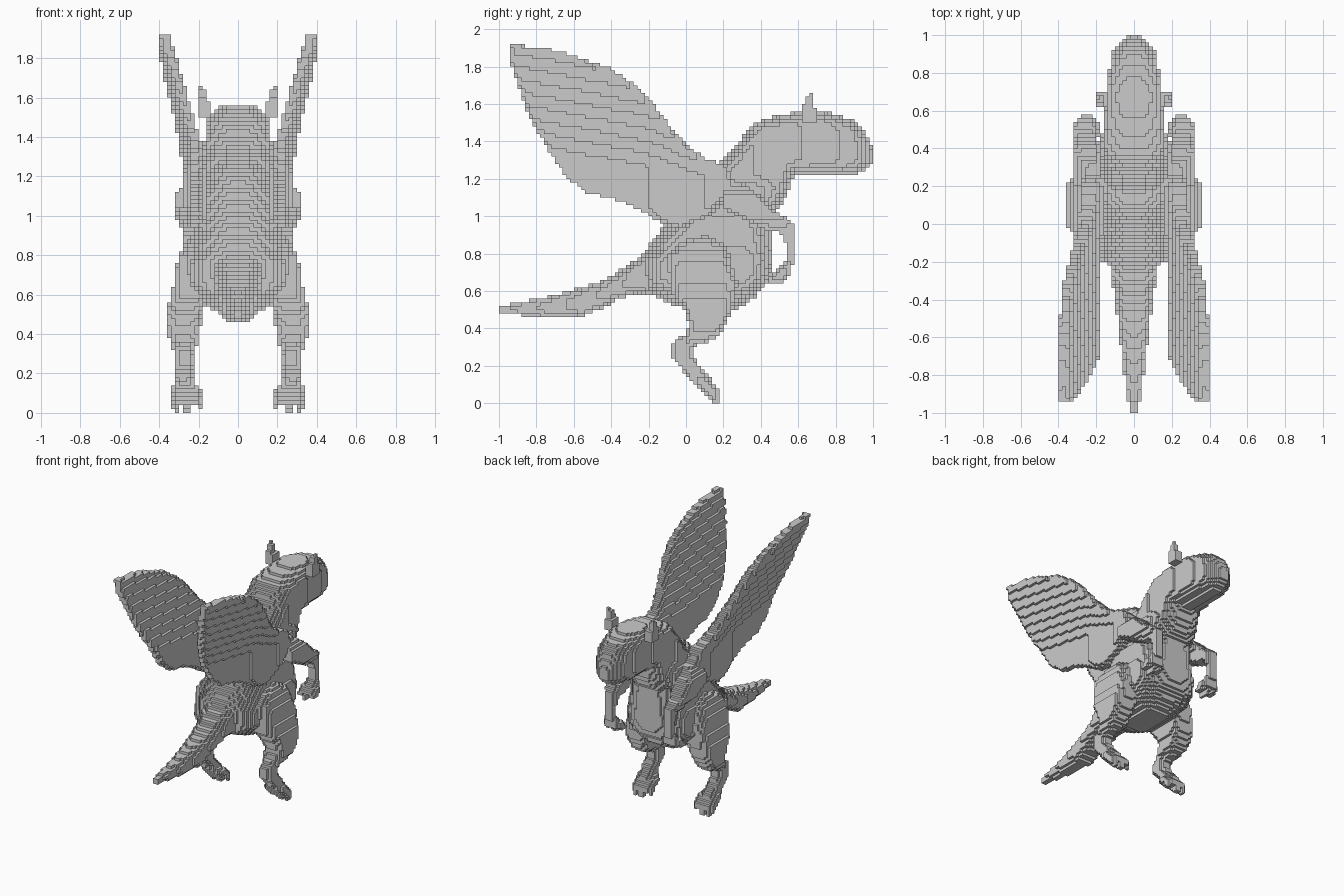
import bpy, bmesh, math

if "Cube" in bpy.data.objects:
    bpy.data.objects.remove(bpy.data.objects["Cube"])

V = 0.02          # cube size
owner = {}        # cell -> part name


def lerp(t, pts):
    if t <= pts[0][0]:
        return pts[0][1]
    for (a, va), (b, vb) in zip(pts, pts[1:]):
        if t <= b:
            return va + (vb - va) * (t - a) / (b - a)
    return pts[-1][1]


def depth(y, z, poly):
    """Distance from a point to the outline, negative when outside."""
    best, inside = 9.0, False
    for (y1, z1), (y2, z2) in zip(poly, poly[1:] + poly[:1]):
        dy, dz = y2 - y1, z2 - z1
        t = max(0, min(1, ((y - y1) * dy + (z - z1) * dz) / (dy * dy + dz * dz)))
        best = min(best, math.hypot(y - y1 - t * dy, z - z1 - t * dz))
        if (z1 > z) != (z2 > z) and y < y1 + (z - z1) * dy / dz:
            inside = not inside
    return best if inside else -best


def part(name, poly, spans, r, keep=None):
    """Fill a side outline with cubes; spans(y,z) gives inner and outer x,
    r rounds the rim. Inner x below zero means a central part."""
    ys, zs = [p[0] for p in poly], [p[1] for p in poly]
    for j in range(int(min(ys) / V) - 2, int(max(ys) / V) + 2):
        for k in range(max(0, int(min(zs) / V) - 1), int(max(zs) / V) + 2):
            y, z = (j + .5) * V, (k + .5) * V
            d = depth(y, z, poly)
            if d < 0:
                continue
            lo, hi = spans(y, z)
            c, h = (lo + hi) / 2, (hi - lo) / 2
            h = max(h * math.sqrt(1 - (1 - min((d + .004) / r, 1)) ** 2), V * .55)
            for i in range(0, 24):
                x = (i + .5) * V
                if abs(x - c) <= h and (keep is None or keep(x, y, z)):
                    owner.setdefault((i, j, k), name)
                    owner.setdefault((-i - 1, j, k), name)


def sym(w):
    return (-w, w)


# Head and neck
HEAD = [(.18, 1.28), (.25, 1.35), (.36, 1.5), (.5, 1.54), (.68, 1.57), (.8, 1.545),
        (.88, 1.52), (.95, 1.47), (.98, 1.4), (1, 1.36), (1, 1.28), (.96, 1.25),
        (.92, 1.23), (.58, 1.23), (.54, 1.12), (.46, 1.0), (.2, 1.0)]
part("head_and_neck", HEAD, lambda y, z: sym(lerp(y, [
    (.3, .175), (.5, .16), (.62, .15), (.8, .132), (.9, .115), (.97, .085), (1, .045)])), .08)

# Torso
TORSO = [(.18, 1.28), (.3, 1.38), (.5, 1.25), (.56, 1.15), (.5, 1.05), (.46, 1.0),
         (.46, .85), (.47, .78), (.44, .64), (.36, .56), (.26, .5), (0, .5),
         (-.1, .54), (-.22, .6), (-.24, .78), (-.14, .92), (-.02, 1.1), (.08, 1.24)]
part("torso", TORSO, lambda y, z: sym(lerp(z, [
    (.5, .23), (.7, .25), (.9, .22), (1.1, .2), (1.3, .175)])), .15)

# Tail
TAIL = [(0, .95), (-.13, .93), (-.2, .81), (-.3, .75), (-.4, .68), (-.5, .635),
        (-.7, .58), (-.9, .54), (-1, .52), (-1, .48), (-.75, .46), (-.55, .46),
        (-.45, .51), (-.35, .56), (-.25, .59), (0, .55)]
part("tail", TAIL, lambda y, z: sym(lerp(y, [
    (-1, .03), (-.8, .05), (-.6, .075), (-.4, .1), (-.2, .13), (0, .17)])), .06)

# Horns
part("horns", [(.62, 1.5), (.62, 1.58), (.66, 1.66), (.68, 1.67), (.68, 1.6), (.7, 1.57), (.7, 1.5)],
     lambda y, z: (.13 + (z - 1.5) * .28, .2), .01)

# Wings: thin sheets leaning outwards towards the tip
WING = [(-.94, 1.92), (-.86, 1.91), (-.75, 1.9), (-.6, 1.86), (-.4, 1.79), (-.28, 1.71),
        (-.2, 1.63), (-.1, 1.5), (-.02, 1.4), (.1, 1.31), (.2, 1.28), (.28, 1.15),
        (.12, 1.0), (-.03, .94), (-.13, .96), (-.25, 1.04), (-.4, 1.1), (-.53, 1.12),
        (-.65, 1.22), (-.75, 1.38), (-.82, 1.5), (-.88, 1.64), (-.92, 1.78), (-.94, 1.82)]


def wing_span(y, z):
    c = max(.215, .23 + .05 * (y + .7) + .3 * (z - 1.4))
    t = lerp(y, [(-.9, .03), (-.2, .035), (0, .05), (.2, .06)])
    return c - t, c + t


part("wings", WING, wing_span, .04)

# Arms
ARM = [(.18, 1.17), (.3, 1.18), (.42, 1.09), (.5, 1.01), (.55, .98), (.58, .94), (.58, .76),
       (.55, .68), (.52, .65), (.45, .65), (.45, .69), (.5, .72), (.545, .77), (.54, .85),
       (.5, .91), (.44, .92), (.32, .98), (.2, 1.04)]
part("arms", ARM, lambda y, z: (
    lerp(z, [(.72, .18), (.76, .215), (1, .2), (1.15, .15)]),
    lerp(z, [(.72, .32), (.76, .285), (.95, .29), (1.0, .325), (1.12, .32), (1.17, .27)])),
    .03, lambda x, y, z: z > .69 or int(x / V) not in (11, 13))

# Legs with three-clawed feet
LEG = [(-.1, .8), (-.04, .86), (.1, .9), (.22, .84), (.27, .65), (.24, .48), (.2, .4),
       (.18, .36), (.12, .33), (.04, .3), (.03, .26), (.1, .17), (.14, .12), (.18, .08),
       (.18, 0), (.14, 0), (.1, .05), (.04, .1), (0, .16), (-.04, .2), (-.08, .25),
       (-.08, .31), (-.05, .34), (.0, .37), (.02, .42), (0, .48), (-.08, .6)]
part("legs", LEG, lambda y, z: (
    lerp(z, [(.12, .18), (.14, .22), (.33, .225), (.36, .2), (.5, .18), (.8, .1)]),
    lerp(z, [(.12, .345), (.14, .325), (.32, .325), (.35, .345), (.44, .365), (.54, .36),
             (.6, .335), (.75, .31), (.9, .265)])),
     .05, lambda x, y, z: z > .04 or int(x / V) not in (10, 11, 14))

# Turn the cubes into one mesh per part, keeping only outer faces
SIDES = [((1, 0, 0), [(1, 0, 0), (1, 1, 0), (1, 1, 1), (1, 0, 1)]),
         ((-1, 0, 0), [(0, 0, 0), (0, 0, 1), (0, 1, 1), (0, 1, 0)]),
         ((0, 1, 0), [(0, 1, 0), (0, 1, 1), (1, 1, 1), (1, 1, 0)]),
         ((0, -1, 0), [(0, 0, 0), (1, 0, 0), (1, 0, 1), (0, 0, 1)]),
         ((0, 0, 1), [(0, 0, 1), (1, 0, 1), (1, 1, 1), (0, 1, 1)]),
         ((0, 0, -1), [(0, 0, 0), (0, 1, 0), (1, 1, 0), (1, 0, 0)])]
for name in sorted(set(owner.values())):
    bm, verts = bmesh.new(), {}
    for (i, j, k), who in owner.items():
        if who != name:
            continue
        for (a, b, c), quad in SIDES:
            if (i + a, j + b, k + c) in owner:
                continue
            loop = []
            for p, q, s in quad:
                key = (i + p, j + q, k + s)
                if key not in verts:
                    verts[key] = bm.verts.new([n * V for n in key])
                loop.append(verts[key])
            bm.faces.new(loop)
    me = bpy.data.meshes.new(name)
    bm.to_mesh(me)
    bm.free()
    bpy.context.collection.objects.link(bpy.data.objects.new(name, me))
